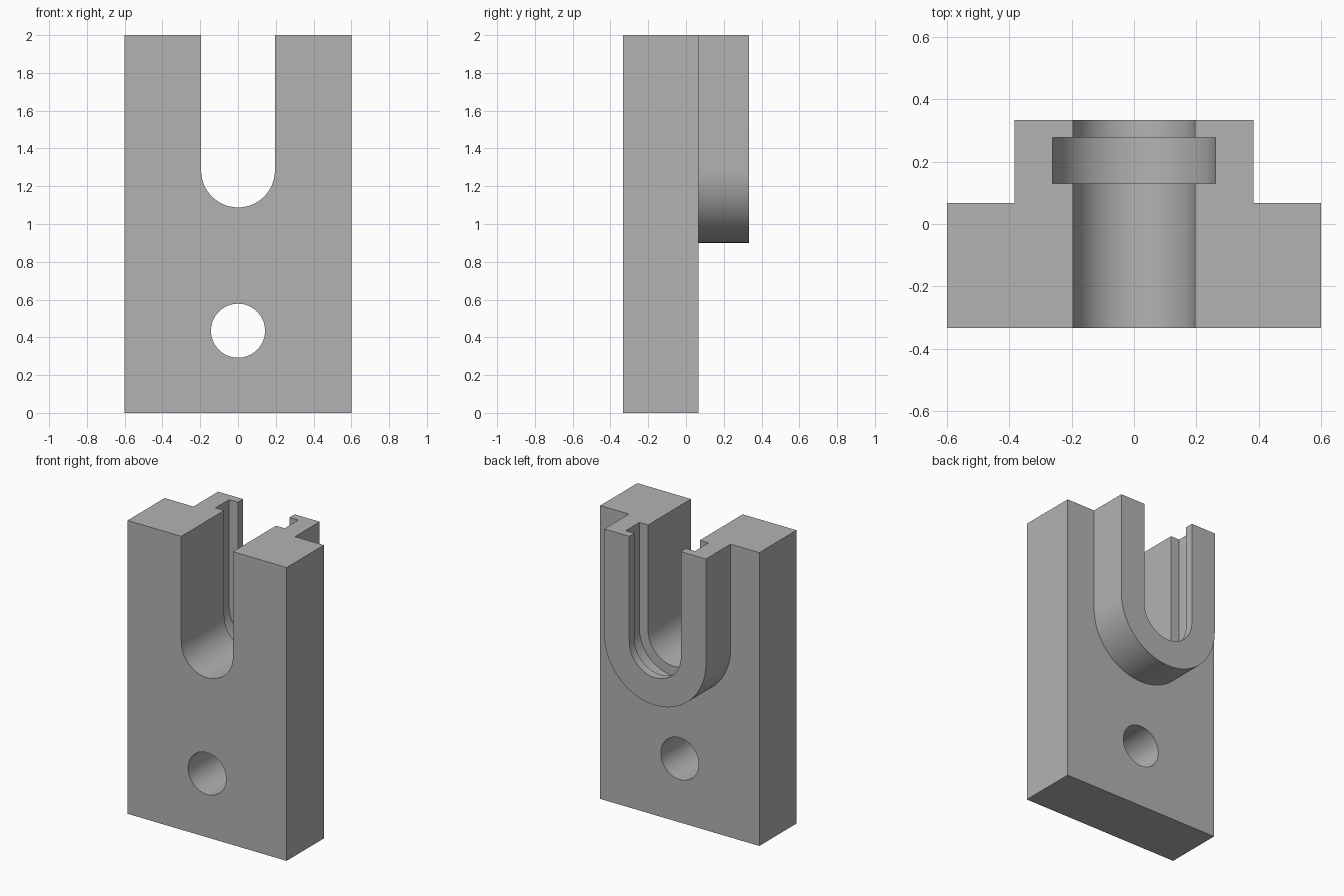
import bpy, bmesh, math

if "Cube" in bpy.data.objects:
    bpy.data.objects.remove(bpy.data.objects["Cube"])

TOP = 2.0
ARC_Z = 1.283          # shared centre height of the rounded slot and boss
BACK = 0.333

grey = bpy.data.materials.new("light_grey")
grey.diffuse_color = (0.45, 0.45, 0.45, 1)
grey.use_nodes = True
grey.node_tree.nodes["Principled BSDF"].inputs["Base Color"].default_value = grey.diffuse_color


def extrude(name, outline, y0, y1):
    """Solid from an (x, z) outline, extruded from y0 to y1."""
    bm = bmesh.new()
    face = bm.faces.new([bm.verts.new((x, y0, z)) for x, z in outline])
    geom = bmesh.ops.extrude_face_region(bm, geom=[face])["geom"]
    verts = [g for g in geom if isinstance(g, bmesh.types.BMVert)]
    bmesh.ops.translate(bm, verts=verts, vec=(0, y1 - y0, 0))
    bmesh.ops.recalc_face_normals(bm, faces=bm.faces)
    mesh = bpy.data.meshes.new(name)
    bm.to_mesh(mesh)
    bm.free()
    mesh.materials.append(grey)
    obj = bpy.data.objects.new(name, mesh)
    bpy.context.collection.objects.link(obj)
    return obj


def u_shape(radius, top, n=48):
    """Straight-sided outline with a half-round bottom."""
    arc = [(radius * math.cos(math.pi + math.pi * i / n),
            ARC_Z + radius * math.sin(math.pi + math.pi * i / n)) for i in range(n + 1)]
    return arc + [(radius, top), (-radius, top)]


def circle(radius, z, n=64):
    return [(radius * math.cos(2 * math.pi * i / n),
             z + radius * math.sin(2 * math.pi * i / n)) for i in range(n)]


# Main plate
body = extrude("bracket_body", [(-0.6, 0), (0.6, 0), (0.6, TOP), (-0.6, TOP)], -BACK, 0.067)

# Raised boss, slot, wider groove inside the boss, and mounting hole
steps = [
    (extrude("boss", u_shape(0.383, TOP), -0.1, BACK), 'UNION'),
    (extrude("slot_cutter", u_shape(0.195, TOP + 0.2), -0.5, 0.5), 'DIFFERENCE'),
    (extrude("groove_cutter", u_shape(0.261, TOP + 0.3), 0.13, 0.277), 'DIFFERENCE'),
    (extrude("hole_cutter", circle(0.143, 0.435), -0.6, 0.6), 'DIFFERENCE'),
]
bpy.context.view_layer.objects.active = body
body.select_set(True)
for tool, operation in steps:
    mod = body.modifiers.new(tool.name, 'BOOLEAN')
    mod.object = tool
    mod.operation = operation
    mod.solver = 'EXACT'
    bpy.ops.object.modifier_apply(modifier=mod.name)
    bpy.data.objects.remove(tool)

bpy.ops.object.shade_smooth_by_angle(angle=math.radians(30))
